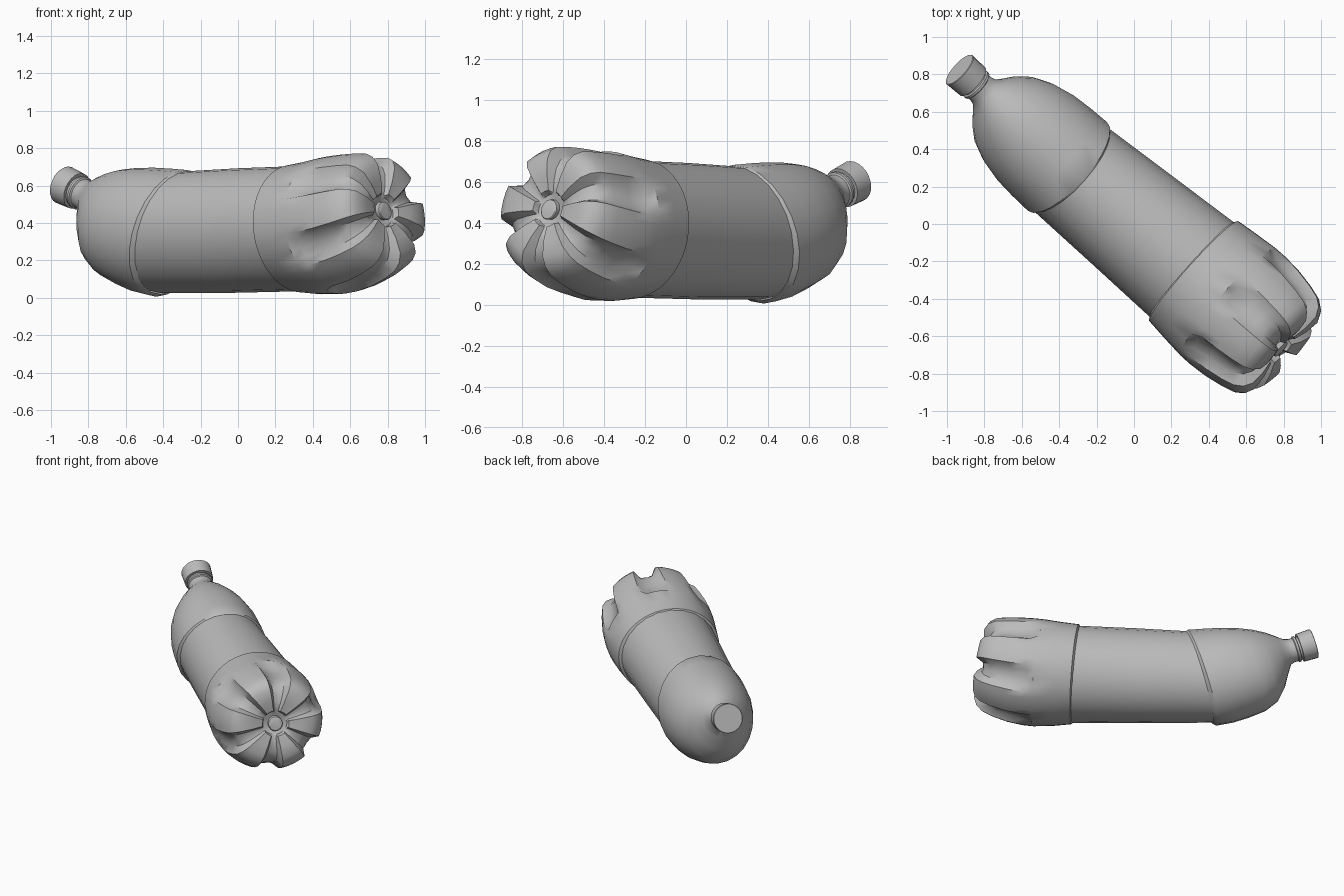
import bpy, bmesh
from math import sin, cos, radians
from mathutils import Vector

if "Cube" in bpy.data.objects:
    bpy.data.objects.remove(bpy.data.objects["Cube"])

GREY = (0.5, 0.5, 0.5, 1)
mat = bpy.data.materials.new("plain grey plastic")
mat.use_nodes = True
mat.diffuse_color = GREY
mat.node_tree.nodes["Principled BSDF"].inputs["Base Color"].default_value = GREY

# Heading runs from the cap towards the base; side is level and square to it
HEAD = Vector((0.744, -0.667, 0))
SIDE = Vector((0.667, 0.744, 0))
UP = Vector((0, 0, 1))
TOP_ORIGIN = Vector((-0.355, 0.307, 0))
BASE_ORIGIN = Vector((0.32, -0.252, 0))
EVEN = [i * 15 for i in range(24)]


def ring(origin, along, z, radius, stretch, pitch, angles=EVEN):
    """One tilted, slightly oval cross-section."""
    lift = UP * cos(radians(pitch)) + HEAD * sin(radians(pitch))
    centre = origin + HEAD * along + UP * z
    return [centre + SIDE * radius * sin(radians(a))
            + lift * radius * stretch * cos(radians(a)) for a in angles]


def loft(name, rings, caps=(False, False)):
    """Skin a row of cross-sections, optionally closing the ends."""
    bm = bmesh.new()
    loops = [[bm.verts.new(p) for p in pts] for pts in rings]
    for a, b in zip(loops, loops[1:]):
        for i in range(len(a)):
            j = (i + 1) % len(a)
            bm.faces.new((a[i], a[j], b[j], b[i]))
    for loop, closed in ((loops[0], caps[0]), (loops[-1], caps[1])):
        if closed:
            bm.faces.new(loop)
    bmesh.ops.recalc_face_normals(bm, faces=bm.faces)
    mesh = bpy.data.meshes.new(name)
    bm.to_mesh(mesh)
    bm.free()
    mesh.materials.append(mat)
    obj = bpy.data.objects.new(name, mesh)
    bpy.context.collection.objects.link(obj)
    bpy.ops.object.select_all(action='DESELECT')
    obj.select_set(True)
    bpy.context.view_layer.objects.active = obj
    bpy.ops.object.shade_smooth_by_angle(angle=radians(38))


# Domed shoulder and neck: along, height, radius, stretch, pitch
shoulder = [
    (0.02, 0.348, 0.298, 1.15, 17), (0.0, 0.345, 0.318, 1.12, 18),
    (-0.12, 0.36, 0.314, 1.11, 18), (-0.23, 0.38, 0.305, 1.09, 18),
    (-0.35, 0.403, 0.278, 1.11, 19), (-0.44, 0.43, 0.238, 1.14, 19),
    (-0.51, 0.473, 0.182, 1.13, 19), (-0.555, 0.513, 0.13, 1.08, 19),
    (-0.59, 0.54, 0.093, 1, 19), (-0.62, 0.55, 0.083, 1, 19),
    (-0.645, 0.557, 0.083, 1, 19), (-0.65, 0.559, 0.092, 1, 19),
    (-0.663, 0.564, 0.092, 1, 19), (-0.668, 0.566, 0.082, 1, 19),
    (-0.69, 0.573, 0.082, 1, 19),
]
loft("shoulder_and_neck", [ring(TOP_ORIGIN, *s) for s in shoulder])

# Screw cap
cap = [(-0.68, 0.571, 0.1, 1, 19), (-0.775, 0.604, 0.104, 1, 19),
       (-0.778, 0.605, 0.101, 1, 19)]
loft("cap", [ring(TOP_ORIGIN, *s) for s in cap], (True, True))

# Straight middle wall
loft("middle_wall", [
    ring(TOP_ORIGIN, 0.01, 0.352, 0.298, 1.14, 17),
    ring((TOP_ORIGIN + BASE_ORIGIN) / 2, 0, 0.36, 0.318, 1.05, 4),
    ring(BASE_ORIGIN, 0.01, 0.37, 0.34, 0.99, -7),
])

# Base with six grooves: along and radius on the petals, then in the grooves
base = [
    (-0.012, 0.338, -0.012, 0.338), (0.0, 0.358, 0.0, 0.358),
    (0.12, 0.372, 0.12, 0.372), (0.25, 0.384, 0.25, 0.384),
    (0.32, 0.384, 0.295, 0.345), (0.42, 0.376, 0.4, 0.325),
    (0.52, 0.358, 0.49, 0.312), (0.59, 0.338, 0.545, 0.292),
    (0.632, 0.306, 0.583, 0.258), (0.656, 0.255, 0.604, 0.21),
    (0.652, 0.17, 0.61, 0.15), (0.636, 0.095, 0.607, 0.09),
    (0.606, 0.085, 0.604, 0.082),
]
PERIOD = [(-15, 0), (-9, 0.85), (0, 1), (9, 0.85), (15, 0), (22, 0), (30, 0), (38, 0)]
GROOVE_TURN = 8
angles, depth = [], []
for k in range(6):
    for a, w in PERIOD:
        angles.append(GROOVE_TURN + k * 60 + a)
        depth.append(w)


def base_ring(s1, r1, s2, r2):
    """Blend a petal section into a groove section around the circle."""
    petal, groove = [
        ring(BASE_ORIGIN, s, 0.37 + 0.25 * s * s, r, 0.96, -6 - 10 * s, angles)
        for s, r in ((s1, r1), (s2, r2))]
    return [p.lerp(g, w) for p, g, w in zip(petal, groove, depth)]


loft("grooved_base", [base_ring(*s) for s in base], (False, True))

# Small raised button in the middle of the base
loft("base_button", [ring(BASE_ORIGIN, s, 0.465, r, 1, -12)
                     for s, r in ((0.595, 0.05), (0.627, 0.05), (0.631, 0.045))],
     (False, True))
